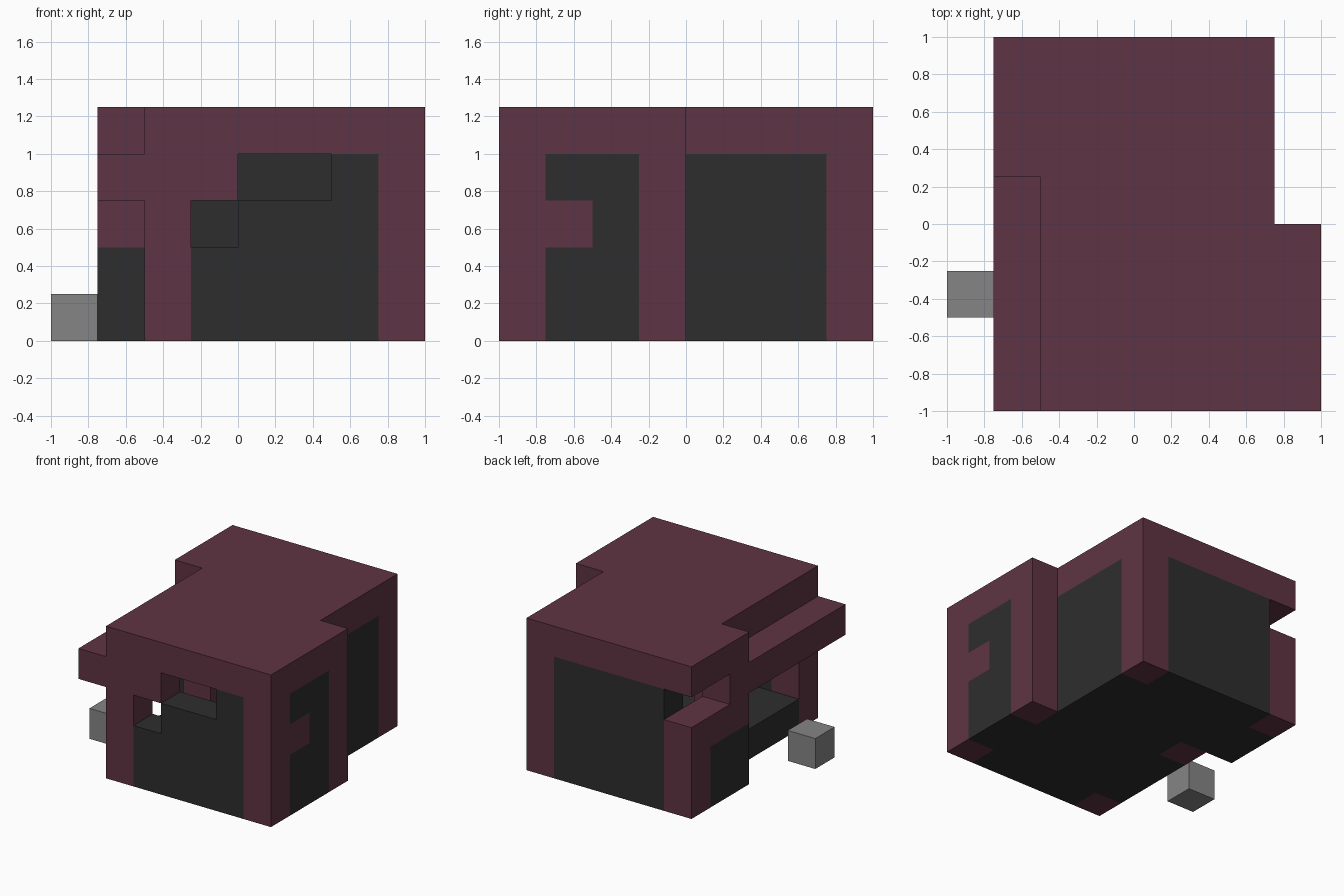
import bpy
import bmesh
from mathutils import Vector

old = bpy.data.objects.get("Cube")
if old:
    bpy.data.objects.remove(old, do_unlink=True)

CELL = 0.25  # every part sits on this grid


def material(name, rgb):
    mat = bpy.data.materials.new(name)
    mat.use_nodes = True
    color = (*rgb, 1.0)
    mat.diffuse_color = color
    mat.node_tree.nodes["Principled BSDF"].inputs["Base Color"].default_value = color
    return mat


plum = material("plum", (0.114, 0.034, 0.057))
charcoal = material("charcoal", (0.027, 0.027, 0.027))
grey = material("grey", (0.235, 0.235, 0.235))


def prism(name, outline, axis, low, high, mat):
    """Extrude a flat outline along an axis; its points use the other two axes in order."""
    bm = bmesh.new()

    def place(point, depth):
        co = list(point)
        co.insert("xyz".index(axis), depth)
        return Vector(co) * CELL

    base = bm.faces.new([bm.verts.new(place(p, low)) for p in outline])
    extruded = bmesh.ops.extrude_face_region(bm, geom=[base], use_keep_orig=True)["geom"]
    shift = place((0, 0), high - low)
    bmesh.ops.translate(bm, vec=shift, verts=[g for g in extruded if isinstance(g, bmesh.types.BMVert)])
    bmesh.ops.recalc_face_normals(bm, faces=bm.faces)
    mesh = bpy.data.meshes.new(name)
    bm.to_mesh(mesh)
    bm.free()
    mesh.materials.append(mat)
    obj = bpy.data.objects.new(name, mesh)
    bpy.context.collection.objects.link(obj)
    return obj


def box(name, x, y, z, mat):
    corners = [(x[0], y[0]), (x[1], y[0]), (x[1], y[1]), (x[0], y[1])]
    return prism(name, corners, "z", z[0], z[1], mat)


# Roof and floor slabs
prism("roof", [(-2, -4), (4, -4), (4, 0), (3, 0), (3, 4), (-3, 4), (-3, 1), (-2, 1)],
      "z", 4, 5, plum)
prism("floor", [(-2, -3), (3, -3), (3, 0), (2, 0), (2, 3), (-2, 3), (-2, 1), (-1, 1),
                (-1, 0), (-2, 0)], "z", 0, 1, charcoal)

# Pillars: near corner on the grid and height
for name, x, y, top in (
    ("front_right_pillar", -2, -4, 4),
    ("front_left_pillar", 3, -4, 4),
    ("side_left_pillar", 3, -1, 4),
    ("back_left_pillar", 2, 3, 4),
    ("back_right_pillar", -3, 3, 3),
    ("door_jamb", -2, 0, 4),
):
    box(name, (x, x + 1), (y, y + 1), (0, top), plum)

# Walls, with stepped window gaps at the front
prism("front_wall", [(-1, 0), (3, 0), (3, 4), (2, 4), (2, 3), (0, 3), (0, 2), (-1, 2)],
      "y", -4, -3, charcoal)
prism("left_front_wall", [(-3, 0), (-1, 0), (-1, 4), (-3, 4), (-3, 3), (-2, 3), (-2, 2), (-3, 2)],
      "x", 3, 4, charcoal)
box("left_rear_wall", (2, 3), (0, 3), (0, 4), charcoal)
box("back_wall", (-2, 2), (3, 4), (0, 4), charcoal)
box("right_rear_wall", (-3, -2), (1, 3), (0, 2), charcoal)

# Plum blocks set into the walls
box("front_window_lintel", (-1, 0), (-4, -3), (3, 4), plum)
box("left_wall_block", (3, 4), (-3, -2), (2, 3), plum)
box("window_post", (-3, -2), (1, 2), (2, 4), plum)
box("window_ledge", (-3, -2), (2, 3), (2, 3), plum)

# Doorway: header, awning and the loose block outside
box("door_header", (-2, -1), (-3, 0), (3, 4), plum)
box("awning", (-3, -2), (-4, 1), (3, 4), plum)
box("outside_block", (-4, -3), (-2, -1), (0, 1), grey)
